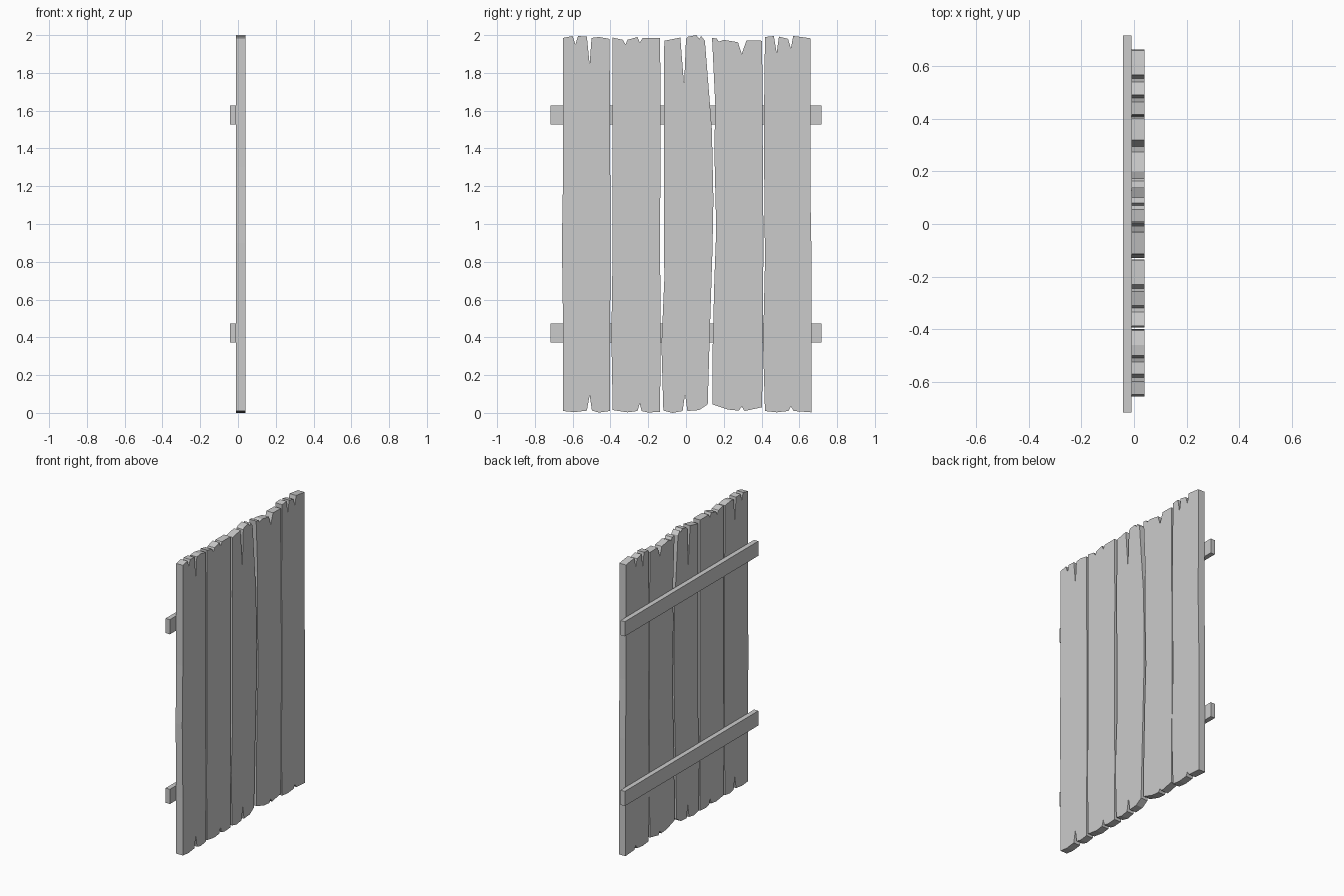
import bpy, bmesh


def slab(name, outline, x0, x1):
    """Extrude a (y, z) outline along x."""
    bm = bmesh.new()
    face = bm.faces.new([bm.verts.new((x0, y, z)) for y, z in outline])
    ext = bmesh.ops.extrude_face_region(bm, geom=[face], use_keep_orig=True)
    for v in ext["geom"]:
        if isinstance(v, bmesh.types.BMVert):
            v.co.x = x1
    bmesh.ops.recalc_face_normals(bm, faces=bm.faces[:])
    bmesh.ops.triangulate(bm, faces=[f for f in bm.faces if len(f.verts) > 4])
    mesh = bpy.data.meshes.new(name)
    bm.to_mesh(mesh)
    bm.free()
    bpy.context.collection.objects.link(bpy.data.objects.new(name, mesh))


def plank(name, top, right, bottom, left):
    """Top edge left to right, right edge down, bottom right to left, left edge up."""
    slab(name, top + right + bottom + left, -0.01, 0.04)


# Weathered planks with split ends
plank("plank_1",
      [(-.65, 1.985), (-.60, 1.995), (-.585, 1.95), (-.572, 1.995), (-.525, 1.992),
       (-.51, 1.845), (-.50, 1.985), (-.46, 1.99), (-.405, 1.98)],
      [(-.402, 1.6), (-.40, .9)],
      [(-.403, .01), (-.46, .002), (-.498, .012), (-.51, .095), (-.525, .012), (-.59, .004), (-.65, .01)],
      [(-.65, .4), (-.657, .9), (-.65, 1.3)])
plank("plank_2",
      [(-.388, 1.987), (-.335, 1.975), (-.32, 1.95), (-.31, 1.975), (-.257, 1.99),
       (-.245, 1.96), (-.23, 1.985), (-.137, 1.985)],
      [(-.135, 1.6), (-.137, .9), (-.135, .4)],
      [(-.137, .006), (-.2, .002), (-.235, .01), (-.245, .05), (-.257, .01), (-.31, .003), (-.388, .015)],
      [(-.395, .4), (-.388, .9), (-.388, 1.6)])
plank("plank_3",
      [(-.115, 1.97), (-.03, 1.987), (-.01, 1.73), (.0, 1.98), (.012, 1.992), (.055, 2.0),
       (.07, 1.98), (.08, 1.995), (.10, 1.97)],
      [(.127, 1.63), (.137, 1.5), (.145, 1.13), (.14, .86), (.125, .39)],
      [(.115, .045), (.07, .015), (.007, .01), (-.005, .1), (-.018, .01), (-.07, .0), (-.12, .012)],
      [(-.13, .36), (-.115, .7), (-.117, 1.6)])
plank("plank_4",
      [(.138, 1.985), (.163, 1.982), (.173, 1.965), (.2, 1.975), (.275, 1.962), (.295, 1.9),
       (.32, 1.972), (.403, 1.97)],
      [(.405, 1.6), (.41, .9)],
      [(.403, .03), (.31, .01), (.295, .033), (.28, .012), (.22, .018), (.14, .045)],
      [(.14, .3), (.15, .7), (.16, .97), (.15, 1.4), (.155, 1.63)])
plank("plank_5",
      [(.418, 1.99), (.465, 1.995), (.48, 1.905), (.492, 1.992), (.54, 1.98), (.555, 1.93),
       (.568, 1.995), (.61, 1.99), (.66, 1.983)],
      [(.658, 1.2), (.665, .8)],
      [(.665, .003), (.57, .01), (.555, .035), (.542, .01), (.48, .003), (.418, .01)],
      [(.408, .36), (.418, .8), (.412, 1.5)])

# Two battens across the back
for name, z0 in (("lower_batten", .373), ("upper_batten", 1.528)):
    slab(name, [(-.718, z0), (-.718, z0 + .1), (.718, z0 + .1), (.718, z0)], -.042, -.01)
